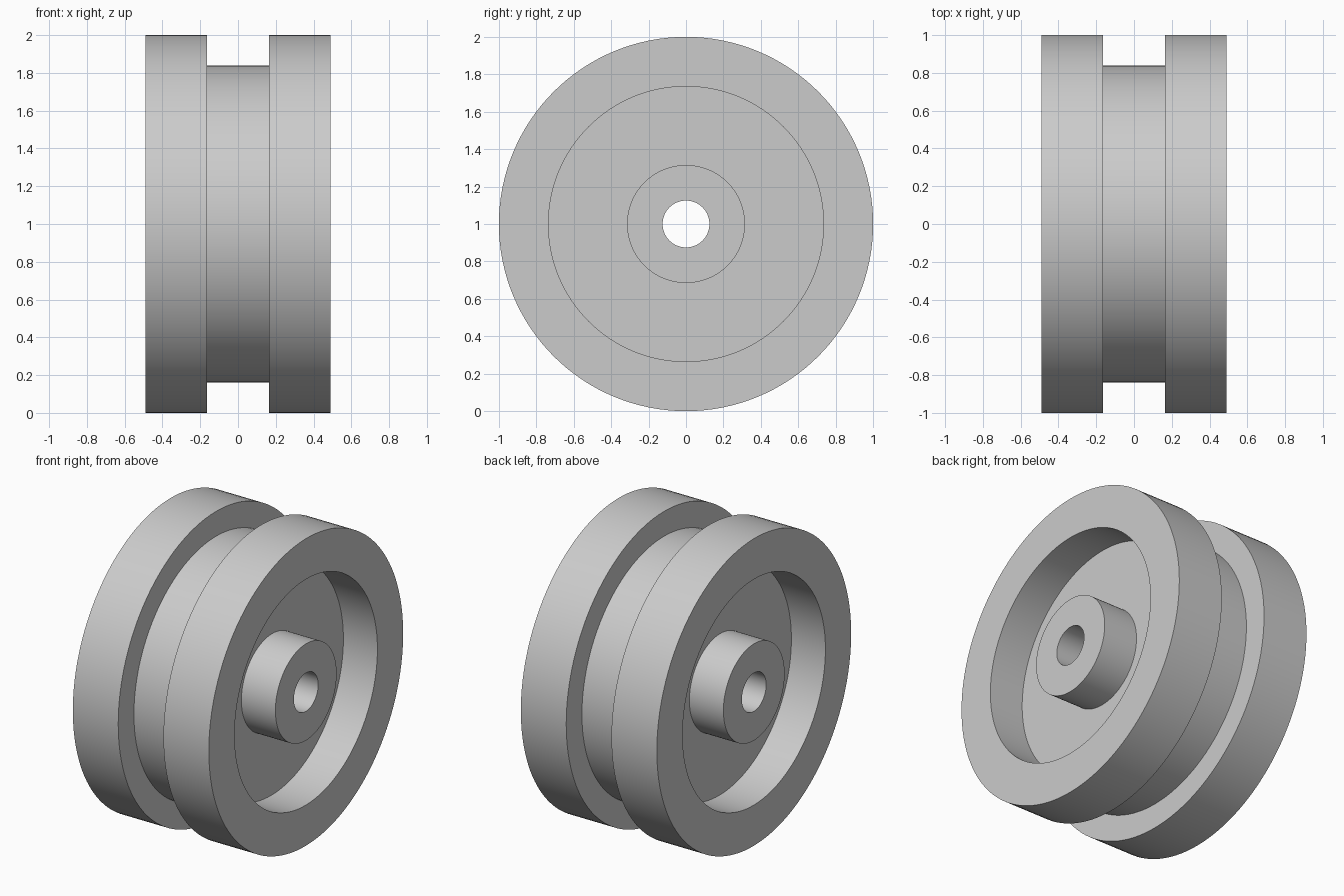
import bpy
import bmesh
import math
from mathutils import Matrix

cube = bpy.data.objects.get("Cube")
if cube:
    bpy.data.objects.remove(cube, do_unlink=True)

SEGMENTS = 128
HALF_WIDTH = 0.49
FLOOR = 0.245
GROOVE = 0.163
R_BORE, R_HUB, R_RECESS, R_GROOVE, R_RIM = 0.125, 0.315, 0.735, 0.838, 1.0

# Plain grey metal
grey = bpy.data.materials.new("plain grey")
grey.use_nodes = True
colour = (0.6, 0.6, 0.6, 1)
grey.diffuse_color = colour
grey.node_tree.nodes["Principled BSDF"].inputs["Base Color"].default_value = colour

# Half of the wheel section (axial position, radius), from bore to groove
half = [
    (HALF_WIDTH, R_BORE), (HALF_WIDTH, R_HUB),       # hub end
    (FLOOR, R_HUB), (FLOOR, R_RECESS),               # recessed web
    (HALF_WIDTH, R_RECESS), (HALF_WIDTH, R_RIM),     # rim face
    (GROOVE, R_RIM), (GROOVE, R_GROOVE),             # tread and groove
]
section = half + [(-x, r) for x, r in reversed(half)]

# Turn the closed section about the axle
bm = bmesh.new()
rings = []
for i in range(SEGMENTS):
    turn = Matrix.Rotation(math.tau * i / SEGMENTS, 4, "X")
    rings.append([bm.verts.new(turn @ Matrix.Translation((x, 0, r)).translation)
                  for x, r in section])
for i, ring in enumerate(rings):
    following = rings[(i + 1) % SEGMENTS]
    for j in range(len(section)):
        k = (j + 1) % len(section)
        bm.faces.new((ring[j], ring[k], following[k], following[j]))
bmesh.ops.recalc_face_normals(bm, faces=bm.faces)
mesh = bpy.data.meshes.new("grooved_wheel")
bm.to_mesh(mesh)
bm.free()
mesh.materials.append(grey)

# Stand the wheel on the ground
wheel = bpy.data.objects.new("grooved_wheel", mesh)
wheel.location.z = R_RIM
bpy.context.collection.objects.link(wheel)
bpy.ops.object.select_all(action="DESELECT")
wheel.select_set(True)
bpy.context.view_layer.objects.active = wheel
bpy.ops.object.shade_smooth_by_angle(angle=math.radians(30))
